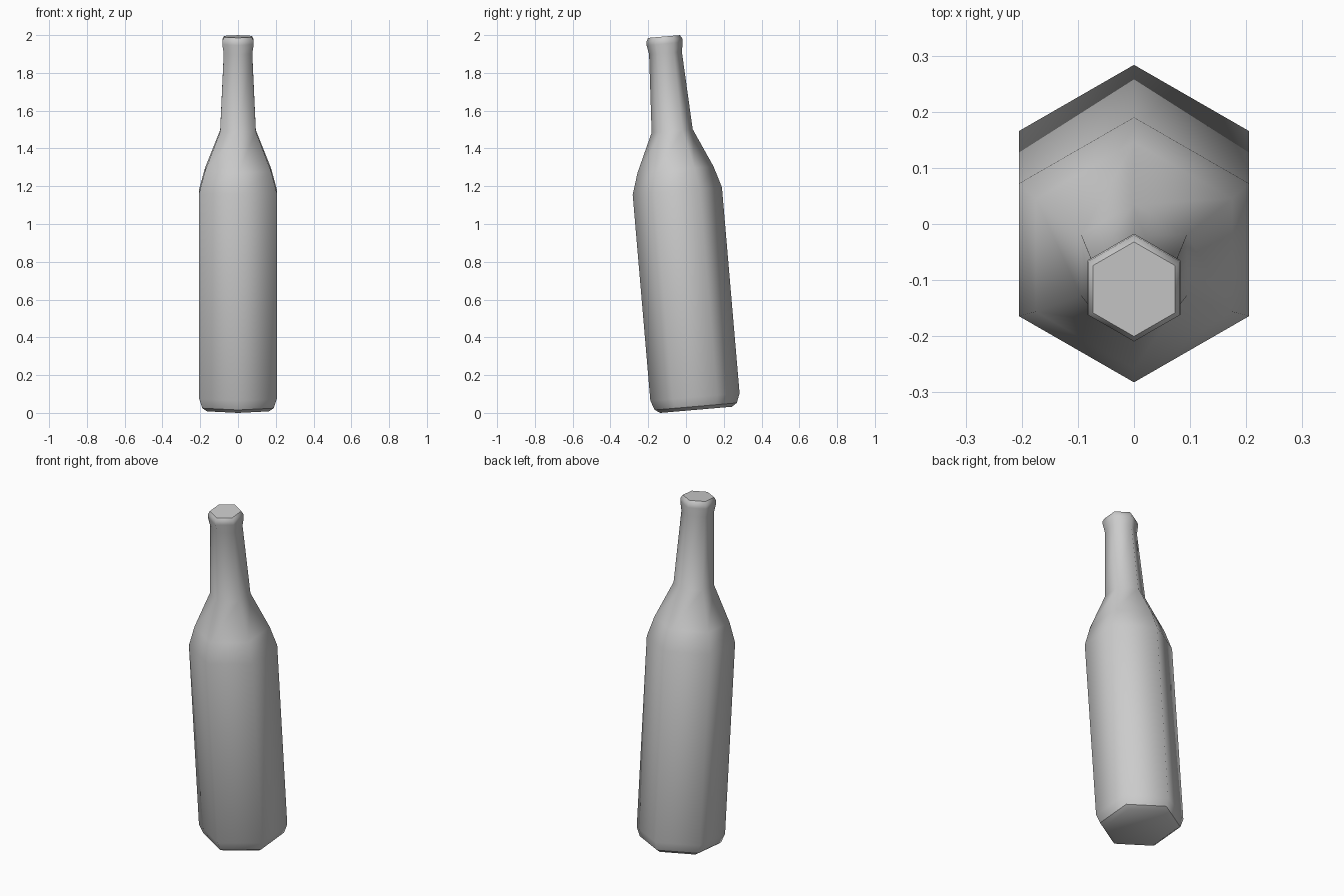
import bpy
import bmesh
import math
from mathutils import Matrix

if "Cube" in bpy.data.objects:
    bpy.data.objects.remove(bpy.data.objects["Cube"], do_unlink=True)

SIDES = 6
TILT = math.radians(4.9)
AXIS_OFFSET = 0.0545

# Bottle silhouette: radius, height along its own axis
PROFILE = [
    (0.190, 0.012), (0.218, 0.030), (0.237, 0.080),   # base
    (0.237, 1.175), (0.202, 1.288), (0.109, 1.494),   # body and shoulder
    (0.087, 1.907), (0.096, 1.957), (0.095, 1.978),   # neck and lip
    (0.0845, 1.9955),                                 # flat top
]
SHARP_RINGS = (1, len(PROFILE) - 1)


def make_material(name, colour):
    mat = bpy.data.materials.new(name)
    mat.use_nodes = True
    mat.diffuse_color = colour
    mat.node_tree.nodes["Principled BSDF"].inputs["Base Color"].default_value = colour
    return mat


def make_ring(bm, radius, height):
    # Corners point straight to the front and back
    angles = [math.tau * (i + 0.5) / SIDES - math.pi / SIDES + math.pi / 2 for i in range(SIDES)]
    return [bm.verts.new((radius * math.cos(a), radius * math.sin(a), height)) for a in angles]


# Six-sided bottle built ring by ring
bm = bmesh.new()
rings = [make_ring(bm, r, h) for r, h in PROFILE]
for low, high in zip(rings, rings[1:]):
    for i in range(SIDES):
        j = (i + 1) % SIDES
        bm.faces.new((low[i], low[j], high[j], high[i]))
bm.faces.new(list(reversed(rings[0])))
bm.faces.new(rings[-1])

# Smooth sides, with crisp edges round the base and the top
for face in bm.faces:
    face.smooth = True
for k in SHARP_RINGS:
    for i in range(SIDES):
        bm.edges.get((rings[k][i], rings[k][(i + 1) % SIDES])).smooth = False

# Lean the bottle towards the front
lean = Matrix.Rotation(TILT, 4, "X") @ Matrix.Translation((0, AXIS_OFFSET, 0))
bmesh.ops.transform(bm, matrix=lean, verts=bm.verts)
lowest = min(v.co.z for v in bm.verts)
bmesh.ops.translate(bm, vec=(0, 0, -lowest), verts=bm.verts)
bmesh.ops.recalc_face_normals(bm, faces=bm.faces)

mesh = bpy.data.meshes.new("bottle")
bm.to_mesh(mesh)
bm.free()
mesh.materials.append(make_material("plain grey", (0.6, 0.6, 0.6, 1)))
bottle = bpy.data.objects.new("bottle", mesh)
bpy.context.collection.objects.link(bottle)
